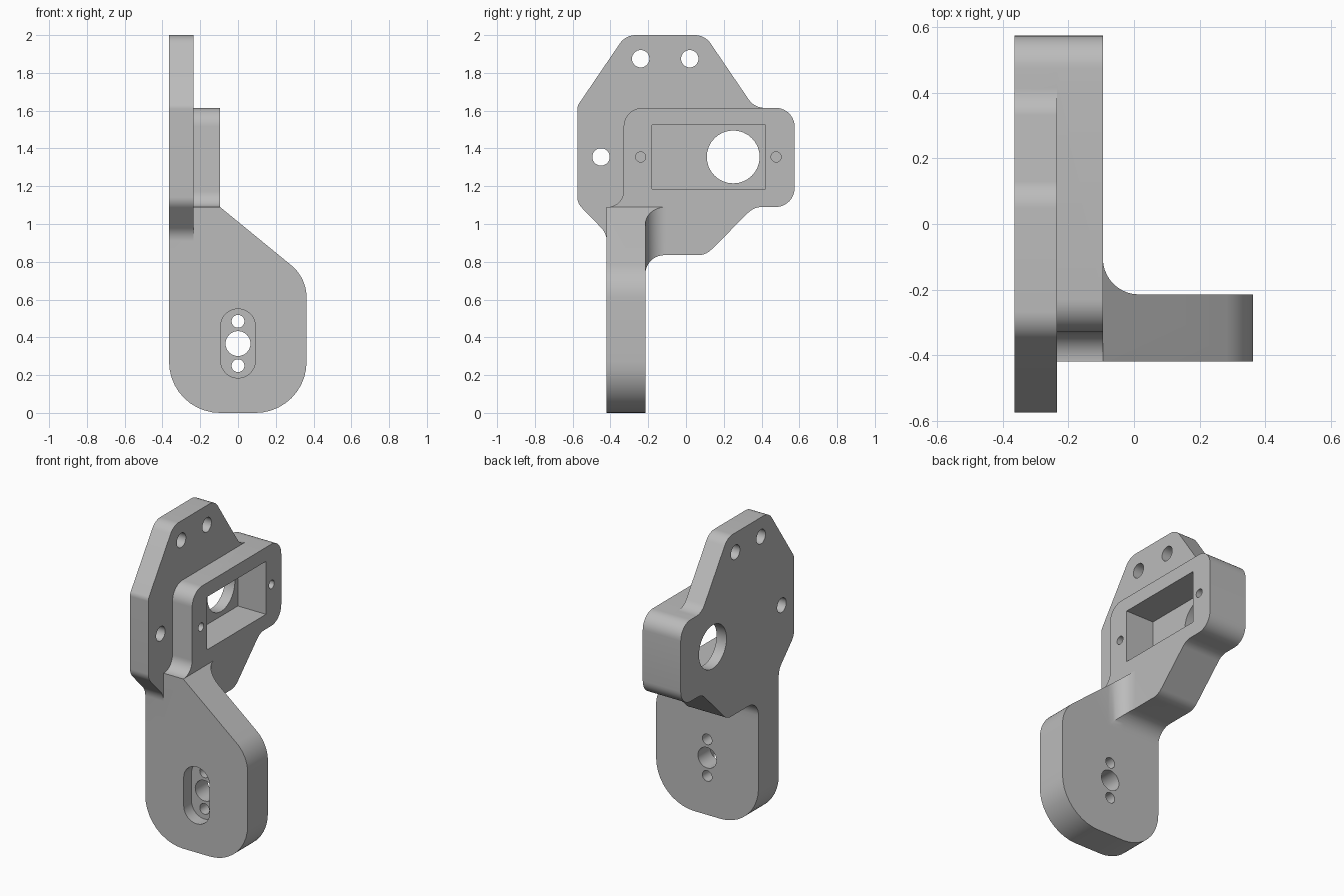
import bpy, bmesh, math
from mathutils import Vector

if "Cube" in bpy.data.objects:
    bpy.data.objects.remove(bpy.data.objects["Cube"], do_unlink=True)

grey = bpy.data.materials.new("plain_grey")
grey.use_nodes = True
colour = (0.5, 0.5, 0.5, 1)
grey.diffuse_color = colour
grey.node_tree.nodes["Principled BSDF"].inputs["Base Color"].default_value = colour


def rounded(corners, steps=10):
    """Turn (u, v, radius) corners into an outline with tangent arcs."""
    out = []
    for i, c in enumerate(corners):
        p = Vector(c[:2])
        r = c[2] if len(c) > 2 else 0
        if not r:
            out.append(p)
            continue
        a = (Vector(corners[i - 1][:2]) - p).normalized()
        b = (Vector(corners[(i + 1) % len(corners)][:2]) - p).normalized()
        half = a.angle(b) / 2
        centre = p + (a + b).normalized() * (r / math.sin(half))
        start = p + a * (r / math.tan(half)) - centre
        end = p + b * (r / math.tan(half)) - centre
        sweep = start.angle(end)
        for k in range(steps + 1):
            t = k / steps
            out.append(centre + (start * math.sin((1 - t) * sweep)
                                 + end * math.sin(t * sweep)) / math.sin(sweep))
    return out


def circle(u, v, r, n=32):
    return [Vector((u + r * math.cos(math.tau * k / n), v + r * math.sin(math.tau * k / n)))
            for k in range(n)]


def prism(name, outline, axis, lo, hi):
    """Extrude a 2D outline along an axis from lo to hi."""
    place = {"x": lambda p, w: (w, p.x, p.y),
             "y": lambda p, w: (p.x, w, p.y),
             "z": lambda p, w: (p.x, p.y, w)}[axis]
    bm = bmesh.new()
    rings = [[bm.verts.new(place(p, w)) for p in outline] for w in (lo, hi)]
    for ring in rings:
        bm.faces.new(ring)
    n = len(outline)
    for i in range(n):
        j = (i + 1) % n
        bm.faces.new((rings[0][i], rings[0][j], rings[1][j], rings[1][i]))
    bmesh.ops.recalc_face_normals(bm, faces=bm.faces)
    mesh = bpy.data.meshes.new(name)
    bm.to_mesh(mesh)
    bm.free()
    mesh.materials.append(grey)
    obj = bpy.data.objects.new(name, mesh)
    bpy.context.collection.objects.link(obj)
    return obj


def combine(target, other, operation):
    mod = target.modifiers.new(operation.lower(), "BOOLEAN")
    mod.operation, mod.solver, mod.object = operation, "EXACT", other
    bpy.context.view_layer.objects.active = target
    bpy.ops.object.modifier_apply(modifier=mod.name)
    bpy.data.objects.remove(other, do_unlink=True)


# Shared levels
BACK, FACE, FRONT = -0.365, -0.235, -0.095      # plate back, plate face, housing face
ARM_FRONT, ARM_BACK = -0.42, -0.215
R = 0.1

# Side plate outline (y, z)
plate_outline = rounded([
    (-0.32, 2.0, R), (0.10, 2.0, R), (0.362, 1.615, R), (0.575, 1.615, R),
    (0.575, 1.09, R), (0.36, 1.09, R), (0.105, 0.835, R), (ARM_BACK, 0.835, R),
    (ARM_BACK, 0.7), (ARM_FRONT, 0.7), (ARM_FRONT, 0.95, R),
    (-0.575, 1.11, 0.08), (-0.575, 1.625, 0.05)])

# Raised housing outline with the thick web below it
housing_outline = rounded([
    (-0.33, 1.615, R), (0.575, 1.615, R), (0.575, 1.09, R), (0.36, 1.09, R),
    (0.105, 0.835, R), (ARM_BACK, 0.835, R), (ARM_BACK, 0.7), (ARM_FRONT, 0.7),
    (ARM_FRONT, 1.09), (-0.33, 1.09, 0.085)])

# Lower arm outline (x, z)
arm_outline = rounded([
    (BACK, 1.09), (FRONT, 1.09), (0.363, 0.715, 0.22), (0.363, 0, 0.27), (BACK, 0, 0.27)])

bracket = prism("bracket", plate_outline, "x", BACK, FACE)
combine(bracket, prism("housing", housing_outline, "x", BACK + 0.03, FRONT), "UNION")
combine(bracket, prism("arm", arm_outline, "y", ARM_FRONT, ARM_BACK), "UNION")

# Vertical fillet joining the arm to the web, trimmed to both outlines
fillet = prism("fillet", rounded([
    (-0.2, -0.3), (0.15, -0.3), (0.15, ARM_BACK), (FRONT, ARM_BACK, 0.11),
    (FRONT, 0.05), (-0.2, 0.05)]), "z", 0.72, 1.2)
combine(fillet, prism("trim", housing_outline, "x", -0.5, 0.5), "INTERSECT")
combine(fillet, prism("trim", arm_outline, "y", -0.6, 0.6), "INTERSECT")
combine(bracket, fillet, "UNION")

# Housing pocket and the large opening in its floor
pocket = rounded([(-0.18, 1.185), (0.42, 1.185), (0.42, 1.525), (-0.18, 1.525)])
combine(bracket, prism("pocket", pocket, "x", -0.295, 0), "DIFFERENCE")
combine(bracket, prism("opening", circle(0.25, 1.355, 0.14), "x", -0.5, -0.2), "DIFFERENCE")

# Blind screw holes either side of the pocket
for y in (-0.24, 0.477):
    combine(bracket, prism("screw", circle(y, 1.355, 0.027, 20), "x", -0.295, 0), "DIFFERENCE")

# Mounting holes through the plate
for y, z in ((-0.24, 1.875), (0.02, 1.875), (-0.45, 1.355)):
    combine(bracket, prism("mount", circle(y, z, 0.046), "x", -0.5, 0), "DIFFERENCE")

# Slot recess and through holes in the arm
slot = rounded([(-0.092, 0.185, 0.0915), (0.092, 0.185, 0.0915),
                (0.092, 0.55, 0.0915), (-0.092, 0.55, 0.0915)])
combine(bracket, prism("slot", slot, "y", -0.6, ARM_FRONT + 0.08), "DIFFERENCE")
for z, r in ((0.485, 0.034), (0.367, 0.066), (0.25, 0.034)):
    combine(bracket, prism("bore", circle(0, z, r), "y", -0.6, 0), "DIFFERENCE")

bpy.ops.object.select_all(action="DESELECT")
bracket.select_set(True)
bpy.context.view_layer.objects.active = bracket
bpy.ops.object.shade_smooth_by_angle(angle=math.radians(30))
